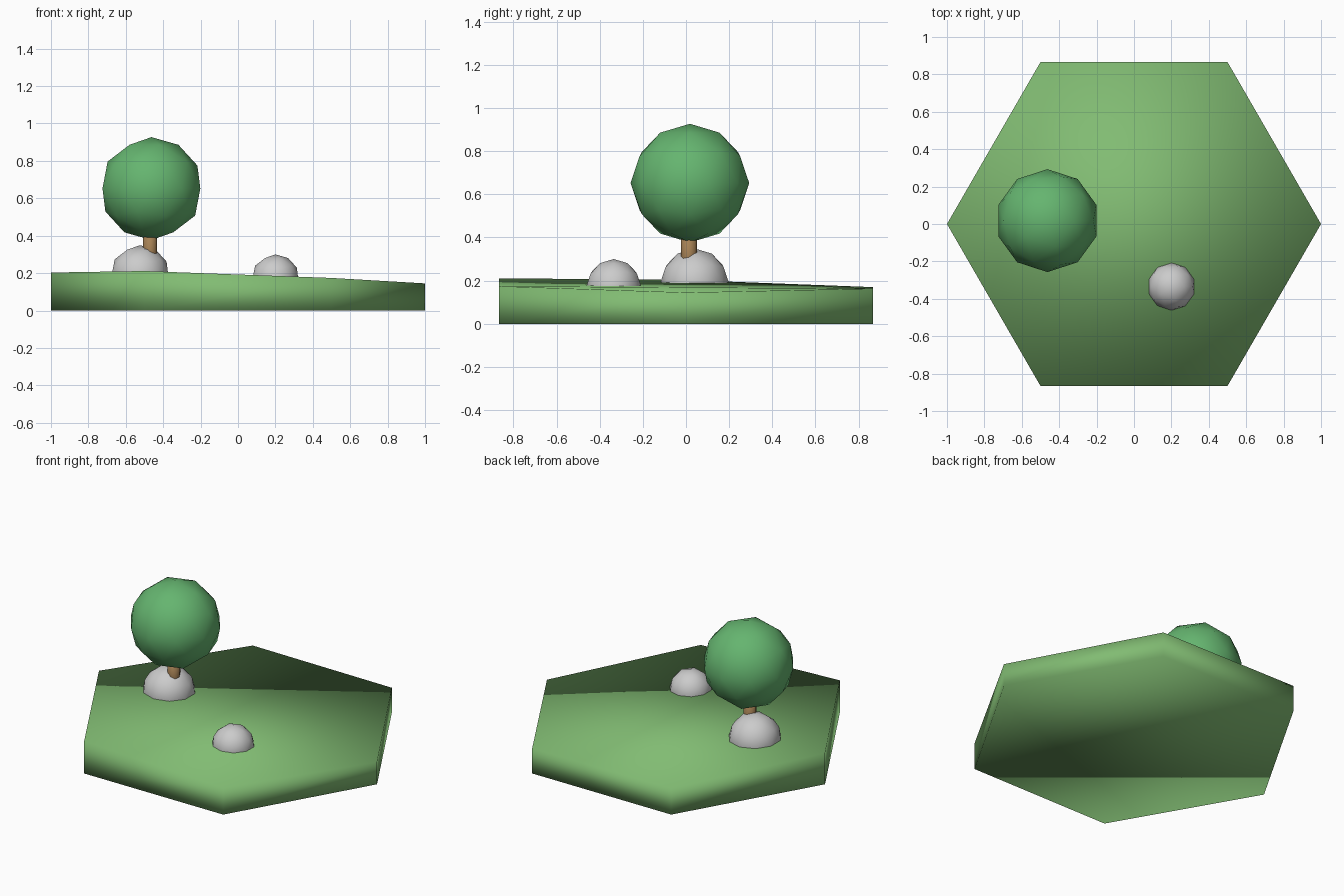
import bpy, bmesh, math

if "Cube" in bpy.data.objects:
    bpy.data.objects.remove(bpy.data.objects["Cube"])


def material(name, color):
    m = bpy.data.materials.new(name)
    m.diffuse_color = (*color, 1)
    m.use_nodes = True
    m.node_tree.nodes["Principled BSDF"].inputs["Base Color"].default_value = m.diffuse_color
    return m


def finish(bm, name, mat=None):
    bmesh.ops.recalc_face_normals(bm, faces=bm.faces)
    for f in bm.faces:
        f.smooth = True
    me = bpy.data.meshes.new(name)
    bm.to_mesh(me)
    bm.free()
    ob = bpy.data.objects.new(name, me)
    bpy.context.collection.objects.link(ob)
    if mat:
        me.materials.append(mat)
    return ob


def ball(name, center, radius, mat=None):
    bm = bmesh.new()
    bmesh.ops.create_icosphere(bm, subdivisions=2, radius=radius)
    ob = finish(bm, name, mat)
    ob.location = center
    return ob


grass = material("grass", (0.22, 0.50, 0.17))
leaf = material("leaf", (0.13, 0.46, 0.16))
bark = material("bark", (0.38, 0.22, 0.09))

# Hexagonal ground tile: flat base, uneven corner heights, smooth shading
heights = [0.145, 0.163, 0.17, 0.203, 0.211, 0.174]
bm = bmesh.new()
ring = [(math.cos(i * math.pi / 3), math.sin(i * math.pi / 3)) for i in range(6)]
low = [bm.verts.new((x, y, 0)) for x, y in ring]
top = [bm.verts.new((x, y, h)) for (x, y), h in zip(ring, heights)]
bm.faces.new(low[::-1])
bm.faces.new(top)
for i in range(6):
    j = (i + 1) % 6
    bm.faces.new((low[i], low[j], top[j], top[i]))
finish(bm, "ground_tile", grass)

# Rocks, half sunk in the ground
ball("large_rock", (-0.524, 0.04, 0.19), 0.159)
ball("small_rock", (0.20, -0.335, 0.172), 0.128)

# Tree
bm = bmesh.new()
bmesh.ops.create_cone(bm, cap_ends=True, segments=8, radius1=0.038,
                      radius2=0.038, depth=0.27)
trunk = finish(bm, "tree_trunk", bark)
trunk.location = (-0.47, 0.014, 0.315)
ball("tree_crown", (-0.463, 0.018, 0.652), 0.275, leaf)
